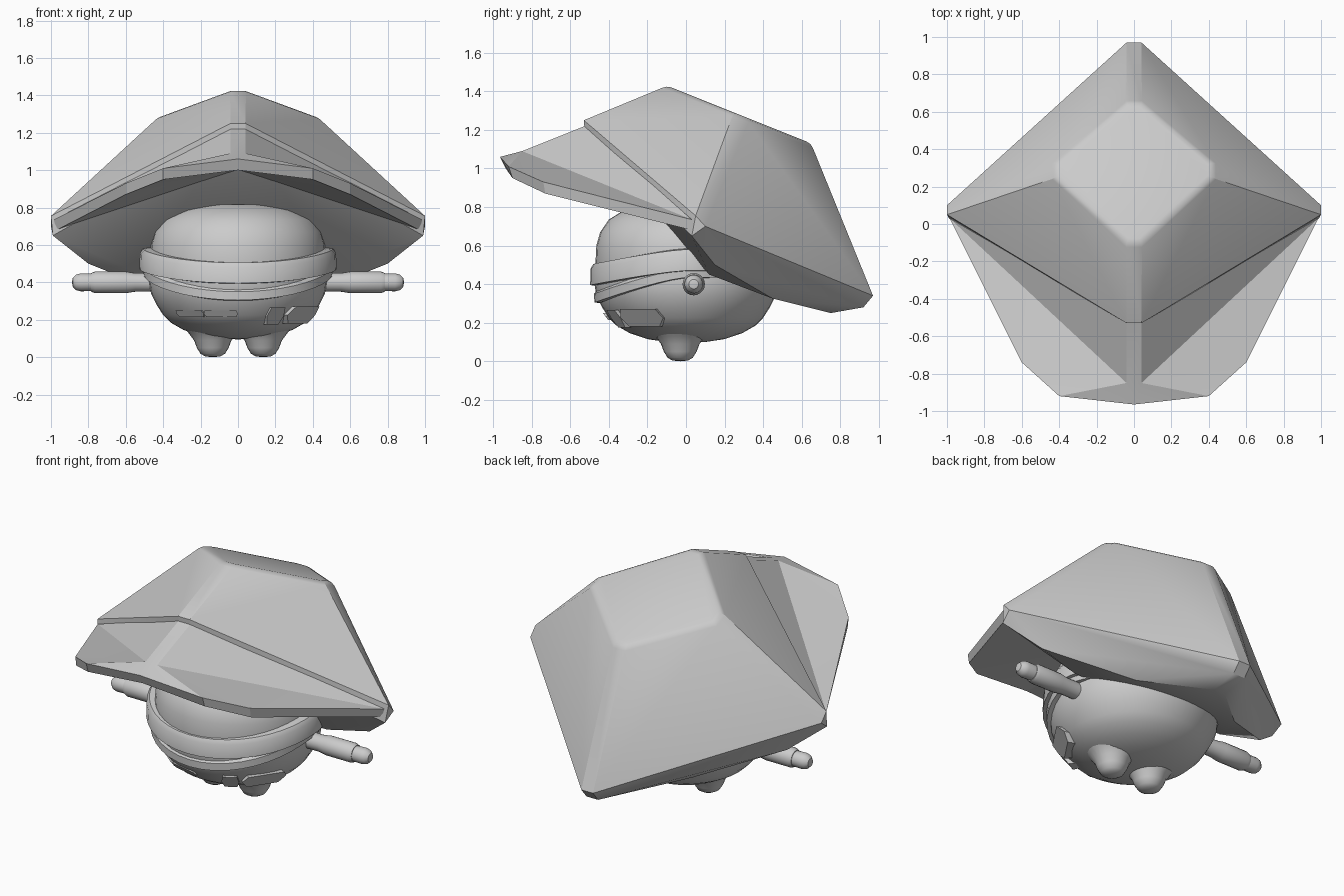
import bpy, bmesh, math
from mathutils import Vector

if "Cube" in bpy.data.objects:
    bpy.data.objects.remove(bpy.data.objects["Cube"])

grey = bpy.data.materials.new("light_grey")
grey.diffuse_color = (0.6, 0.6, 0.6, 1)
grey.use_nodes = True
grey.node_tree.nodes["Principled BSDF"].inputs["Base Color"].default_value = grey.diffuse_color


def finish(name, bm, angle=35):
    bmesh.ops.recalc_face_normals(bm, faces=bm.faces)
    me = bpy.data.meshes.new(name)
    bm.to_mesh(me)
    bm.free()
    me.materials.append(grey)
    ob = bpy.data.objects.new(name, me)
    bpy.context.collection.objects.link(ob)
    bpy.ops.object.select_all(action='DESELECT')
    ob.select_set(True)
    bpy.context.view_layer.objects.active = ob
    bpy.ops.object.shade_smooth_by_angle(angle=math.radians(angle))
    return ob


def lathe(name, profile, origin=(0, 0, 0), axis='Z', sign=1, n=32, angle=35):
    """Revolve (radius, height) points about an axis through origin."""
    bm = bmesh.new()
    rings = []
    for r, h in profile:
        ring = []
        for i in range(n if r > 0 else 1):
            a = 2 * math.pi * i / n
            p = Vector((r * math.cos(a), r * math.sin(a), h))
            if axis == 'X':
                p = Vector((sign * h, p.x, p.y))
            ring.append(bm.verts.new(p + Vector(origin)))
        rings.append(ring)
    for a, b in zip(rings, rings[1:]):
        for i in range(n):
            vs = [a[i % len(a)], a[(i + 1) % len(a)], b[(i + 1) % len(b)], b[i % len(b)]]
            bm.faces.new(list(dict.fromkeys(vs)))
    return finish(name, bm, angle)


def band(name, section, rise, n=40):
    """Ring around the body, lowest in front, higher and wider at the sides."""
    bm = bmesh.new()
    rings = []
    for i in range(n):
        a = 2 * math.pi * i / n
        lift = rise * (1 - max(0, -math.sin(a)) ** 1.3)
        rings.append([bm.verts.new((1.06 * r * math.cos(a), r * math.sin(a) * (1 if math.sin(a) < 0 else .8), z + lift))
                      for r, z in section])
    m = len(section)
    for i in range(n):
        a, b = rings[i], rings[(i + 1) % n]
        for j in range(m):
            bm.faces.new((a[j], b[j], b[(j + 1) % m], a[(j + 1) % m]))
    return finish(name, bm)


# Hood: faceted solid with chamfered ridges and a sloping front wall
half = [(.04, -.10, 1.43), (.04, -.05, 1.41), (.04, .65, 1.13), (.42, .25, 1.29), (.42, .33, 1.258),
        (.04, -.53, 1.25), (.04, -.525, 1.19), (1, .05, .755), (1, .10, .70), (.99, .03, .65),
        (.04, .97, .34), (.04, .92, .28), (.04, .75, .25), (.80, .15, .50), (.53, .12, .45),
        (.36, .45, .325)]
bm = bmesh.new()
for x, y, z in half:
    for s in (1, -1):
        bm.verts.new((s * x, y, z))
hull = bmesh.ops.convex_hull(bm, input=bm.verts)
bmesh.ops.delete(bm, geom=list({v for v in hull["geom_interior"] + hull["geom_unused"]
                                if isinstance(v, bmesh.types.BMVert)}), context='VERTS')
bmesh.ops.dissolve_limit(bm, angle_limit=math.radians(2), verts=bm.verts, edges=bm.edges)
crown = [e for e in bm.edges if all(v.co.z > 1.1 and v.co.y > -.3 for v in e.verts)]
bmesh.ops.bevel(bm, geom=crown, offset=.025, segments=2, profile=.5, affect='EDGES')
finish("hood", bm, 27)

# Brim: folded top with a thick outer edge, its underside running back to the hood
bm = bmesh.new()
V = lambda x, y, z: bm.verts.new((x, y, z))
root, crest = [], []
tip_t, tip_b, back = V(0, -.965, 1.06), V(0, -.935, 1.0), V(0, -.33, 1.0)
for s in (1, -1):
    r, c = V(s * .04, -.52, 1.222), V(s * .04, -.85, 1.09)
    top = [tip_t, V(s * .40, -.92, 1.01), V(s * .60, -.74, .93), V(s * .985, .03, .735)]
    low = [tip_b, V(s * .40, -.90, .95), V(s * .60, -.73, .87), V(s * .97, .03, .68)]
    root.append(r)
    crest.append(c)
    bm.faces.new((r, c, top[3]))
    for i in range(3):
        bm.faces.new((c, top[i], top[i + 1]))
        bm.faces.new((top[i], low[i], low[i + 1], top[i + 1]))
        bm.faces.new((back, low[i + 1], low[i]))
    bm.faces.new((r, top[3], low[3], back))
bm.faces.new((root[0], root[1], crest[1], crest[0]))
bm.faces.new((crest[0], crest[1], tip_t))
bm.faces.new((root[0], root[1], back))
finish("brim", bm, 12)

# Head and body
lathe("head", [(0, .83), (.12, .827), (.22, .815), (.32, .785), (.40, .735), (.445, .67),
               (.465, .60), (.47, .50), (.46, .42)], n=40)
lathe("body", [(.46, .52), (.478, .42), (.465, .34), (.435, .28), (.40, .225), (.36, .185),
               (.29, .145), (.20, .115), (.10, .10), (0, .095)], n=40)

# Collar bands
band("upper_collar", [(.44, .51), (.48, .505), (.495, .48), (.497, .395), (.44, .39)], .075)
band("lower_collar", [(.43, .39), (.455, .375), (.477, .35), (.475, .305), (.43, .30)], .13)

for s, side in ((1, "right"), (-1, "left")):
    # Arms with rounded hands
    lathe(side + "_arm", [(0, .35), (.05, .35), (.05, .55), (.058, .60), (.058, .765), (.05, .785), (0, .785)],
          (0, .04, .40), 'X', s, 20)
    lathe(side + "_hand", [(0, .77), (.046, .77), (.048, .84), (.042, .865), (.025, .883), (0, .888)],
          (0, .04, .40), 'X', s, 20)
    # Legs with rounded feet
    lathe(side + "_leg", [(0, 0), (.04, .004), (.065, .018), (.085, .05), (.10, .09), (.13, .13), (.17, .17),
                          (.15, .22), (0, .22)], (s * .135, -.03, 0), n=24, angle=50)


def plate(name, a0, a1, z0, z1, depth, cut):
    """Six-sided plate leaning with the body between two angles (0 = front)."""
    bm = bmesh.new()
    zm, da = (z0 + z1) / 2, (a1 - a0) * cut
    outline = [(a0, zm), (a0 + da, z0), (a1 - da, z0), (a1, zm), (a1 - da, z1), (a0 + da, z1)]
    loops = []
    for d in (-.03, depth):
        ring = []
        for a, z in outline:
            r, t = .40 + .75 * (z - .225) + d, math.radians(a)
            ring.append(bm.verts.new((r * math.sin(t), -r * math.cos(t), z)))
        loops.append(ring)
    bm.faces.new(loops[0])
    bm.faces.new(loops[1])
    for i in range(6):
        j = (i + 1) % 6
        bm.faces.new((loops[0][i], loops[0][j], loops[1][j], loops[1][i]))
    finish(name, bm, 20)


# Belt details
plate("small_pouch", 22, 36, .175, .265, .02, .12)
plate("large_pouch", 38, 74, .18, .27, .03, .12)
plate("belt_strip_outer", -52, -26, .215, .25, .012, .05)
plate("belt_strip_inner", -26, 0, .215, .25, .012, .05)
